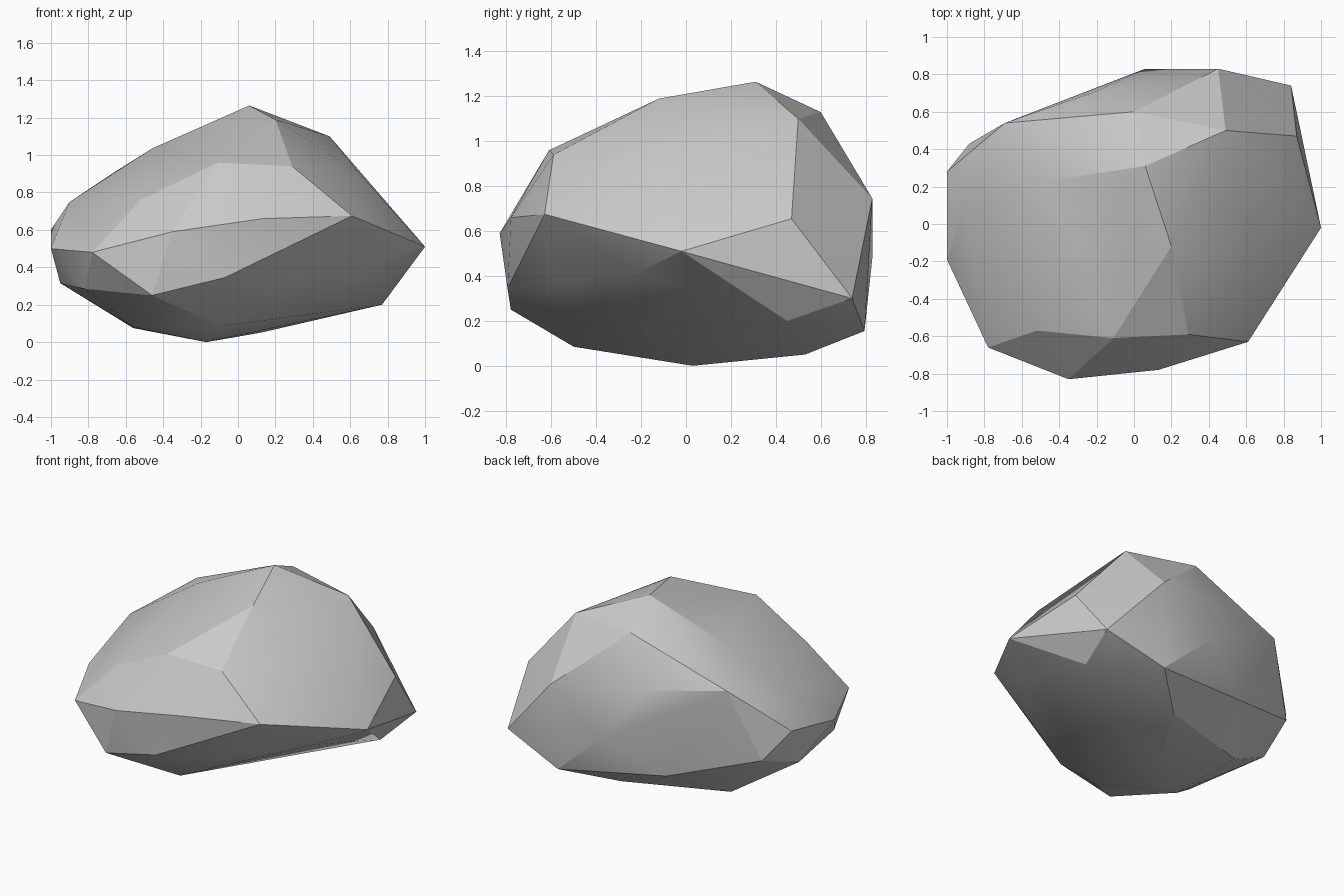
import bpy, bmesh, math

if "Cube" in bpy.data.objects:
    bpy.data.objects.remove(bpy.data.objects["Cube"])

# corner points of the boulder, in rings from top to bottom
crown = [(.06, .31, 1.265), (.2, -.12, 1.19), (0, .6, 1.13), (.49, .5, 1.1), (-.46, .23, 1.035)]
shoulder = [(-.11, -.61, .96), (.29, -.59, .94), (.64, -.17, .91), (-.69, .54, .89),
            (-.2, .71, .83), (-.9, .11, .75), (-.52, -.57, .76), (.45, .83, .745)]
waist = [(.61, -.63, .675), (.13, -.78, .66), (-.35, -.83, .59), (-.78, -.66, .48),
         (-1, -.19, .5), (-1, .28, .6), (-.88, .43, .42), (.06, .83, .48),
         (.87, .47, .655), (1, -.02, .51)]
skirt = [(.84, .74, .3), (.73, -.22, .41), (.32, -.58, .365), (-.07, -.795, .345),
         (-.46, -.78, .25), (-.82, -.44, .285), (-.95, .13, .315), (-.31, .66, .25)]
base = [(.77, .45, .2), (.42, .795, .155), (.12, .53, .05), (-.56, .31, .075),
        (-.17, .03, 0), (-.56, -.25, .08), (-.09, -.5, .085)]

# wrap the corners in one faceted skin
bm = bmesh.new()
for p in crown + shoulder + waist + skirt + base:
    bm.verts.new(p)
res = bmesh.ops.convex_hull(bm, input=bm.verts)
loose = [v for v in bm.verts if not v.link_faces]
bmesh.ops.delete(bm, geom=loose, context='VERTS')
bmesh.ops.recalc_face_normals(bm, faces=bm.faces)
mesh = bpy.data.meshes.new("boulder")
bm.to_mesh(mesh)
bm.free()

boulder = bpy.data.objects.new("boulder", mesh)
bpy.context.collection.objects.link(boulder)
bpy.context.view_layer.objects.active = boulder
boulder.select_set(True)
bpy.ops.object.shade_smooth_by_angle(angle=math.radians(20))
